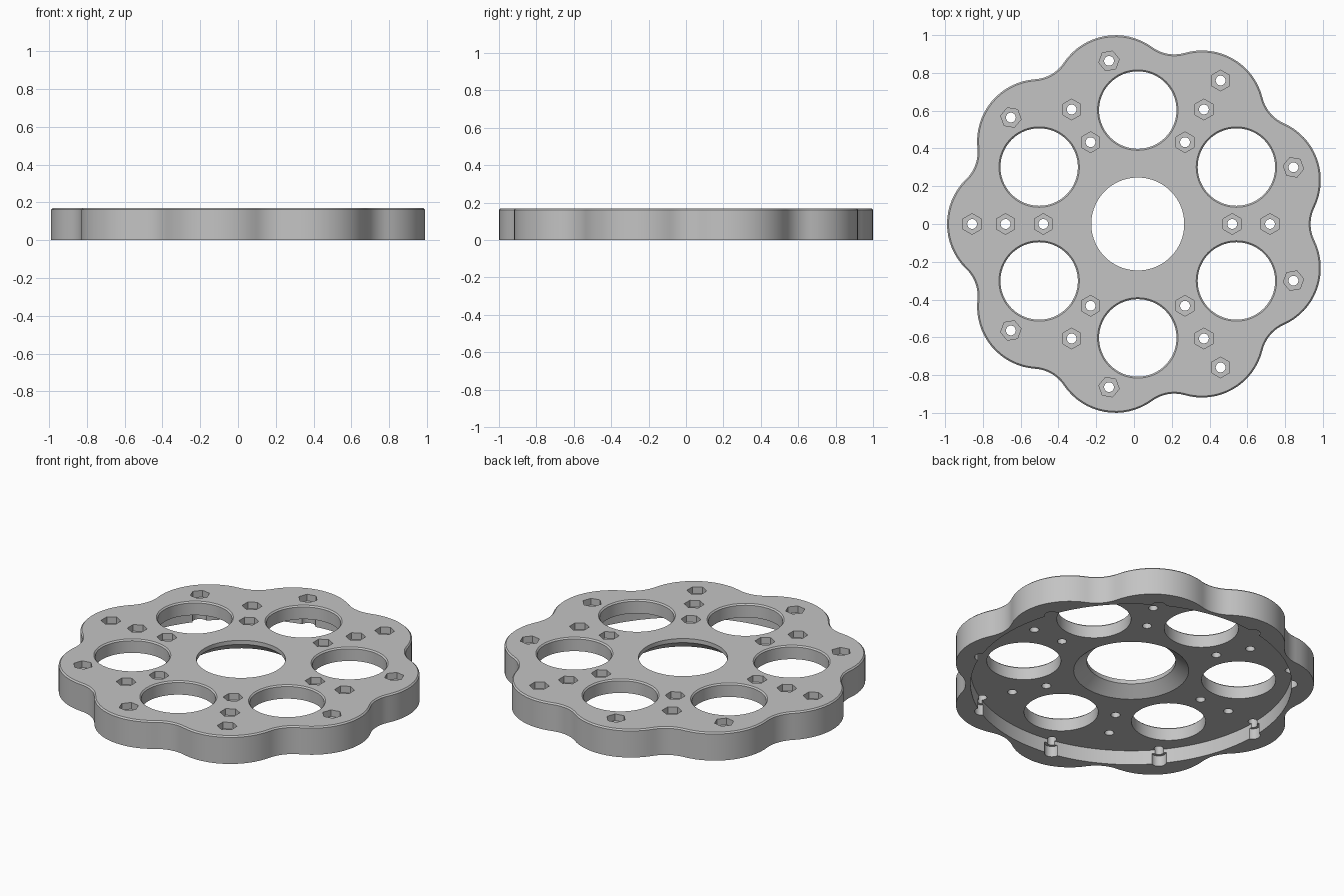
import bpy, bmesh, math
from math import radians, cos, sin, pi

if "Cube" in bpy.data.objects:
    bpy.data.objects.remove(bpy.data.objects["Cube"])

CX = 0.02                 # hub axis offset so the part is centred in x
H = 0.17                  # overall height
CEIL = 0.088              # height of the underside pocket ceiling
LOBES, LOBE_D, LOBE_R, VALLEY = 9, 0.68, 0.33, 0.915

grey = bpy.data.materials.new("light grey metal")
grey.diffuse_color = (0.55, 0.55, 0.55, 1)
grey.use_nodes = True
grey.node_tree.nodes["Principled BSDF"].inputs["Base Color"].default_value = grey.diffuse_color


def to_object(bm, name):
    bmesh.ops.recalc_face_normals(bm, faces=bm.faces)
    mesh = bpy.data.meshes.new(name)
    bm.to_mesh(mesh)
    bm.free()
    obj = bpy.data.objects.new(name, mesh)
    bpy.context.collection.objects.link(obj)
    mesh.materials.append(grey)
    return obj


def stack(bm, rings):
    """Closed solid from a list of rings with equal point counts."""
    vs = [[bm.verts.new(p) for p in ring] for ring in rings]
    n = len(vs[0])
    for a, b in zip(vs, vs[1:]):
        for i in range(n):
            j = (i + 1) % n
            bm.faces.new((a[i], a[j], b[j], b[i]))
    bm.faces.new(vs[0][::-1])
    bm.faces.new(vs[-1])


def outline(inset, z):
    """Lobed outline: convex lobes joined by tangent concave fillets."""
    half = pi / LOBES
    reach = VALLEY - LOBE_D * cos(half)
    side = LOBE_D * sin(half)
    rho = (reach**2 + side**2 - LOBE_R**2) / (2 * (LOBE_R - reach))
    c = VALLEY + rho
    phi = math.atan2(c * sin(half), c * cos(half) - LOBE_D)
    pts = []
    for k in range(LOBES):
        a = half + 2 * half * k
        b = a + half
        for i in range(16):
            t = a - phi + 2 * phi * i / 16
            r = LOBE_R - inset
            pts.append((CX + LOBE_D * cos(a) + r * cos(t),
                        LOBE_D * sin(a) + r * sin(t), z))
        w = phi - half
        for i in range(10):
            t = b + pi + w - 2 * w * i / 10
            r = rho + inset
            pts.append((CX + c * cos(b) + r * cos(t),
                        c * sin(b) + r * sin(t), z))
    return pts


def turned(name, profile, spots, segs):
    """Cutter: the (radius, z) profile turned at each (radius, angle) spot."""
    bm = bmesh.new()
    for d, ang in spots:
        a = radians(ang)
        x, y = CX + d * cos(a), d * sin(a)
        off = a + pi / 6
        stack(bm, [[(x + r * cos(off + 2 * pi * i / segs),
                     y + r * sin(off + 2 * pi * i / segs), z)
                    for i in range(segs)] for r, z in profile])
    obj = to_object(bm, name)
    obj.hide_render = True
    return obj


# Lobed plate with a small chamfer on its top edge
bm = bmesh.new()
stack(bm, [outline(0, 0), outline(0, H - 0.008), outline(0.008, H)])
plate = to_object(bm, "lobed_plate")

# Positions of the repeated features
centre = [(0, 0)]
windows = [(0.603, 30 + 60 * k) for k in range(6)]
inner = [(r, 60 * k) for r in (0.5, 0.7) for k in range(6)]
outer = [(0.877, 20 + 40 * k) for k in range(LOBES)]

cutters = [
    # Round pocket in the underside
    turned("underside_pocket", [(0.888, -0.1), (0.888, CEIL)], centre, 144),
    # Centre hole, flared towards the underside
    turned("centre_bore", [(0.318, -0.05), (0.318, CEIL), (0.246, 0.145),
                           (0.246, 0.3)], centre, 96),
    # Six large round windows with chamfered top edge
    turned("window_cutter", [(0.205, -0.1), (0.205, H - 0.008),
                             (0.213, H), (0.213, 0.3)], windows, 72),
    # Hexagonal nut recesses
    turned("nut_recess", [(0.055, H - 0.04), (0.055, 0.3)], inner + outer, 6),
    # Bolt holes through the plate
    turned("bolt_hole", [(0.026, -0.1), (0.026, 0.25)], inner + outer, 24),
    # Bolt head counterbores in the rim
    turned("head_counterbore", [(0.042, -0.12), (0.042, 0.065)], outer, 24),
]
for cutter in cutters:
    mod = plate.modifiers.new(cutter.name, "BOOLEAN")
    mod.operation = "DIFFERENCE"
    mod.solver = "EXACT"
    mod.object = cutter

# Bake the cuts and drop the cutters
deps = bpy.context.evaluated_depsgraph_get()
baked = bpy.data.meshes.new_from_object(plate.evaluated_get(deps))
plate.modifiers.clear()
plate.data = baked
for cutter in cutters:
    bpy.data.objects.remove(cutter, do_unlink=True)
baked.materials.clear()
baked.materials.append(grey)
for poly in baked.polygons:
    poly.material_index = 0

# Smooth walls, crisp edges
bpy.ops.object.select_all(action="DESELECT")
plate.select_set(True)
bpy.context.view_layer.objects.active = plate
bpy.ops.object.shade_smooth_by_angle(angle=radians(25))
